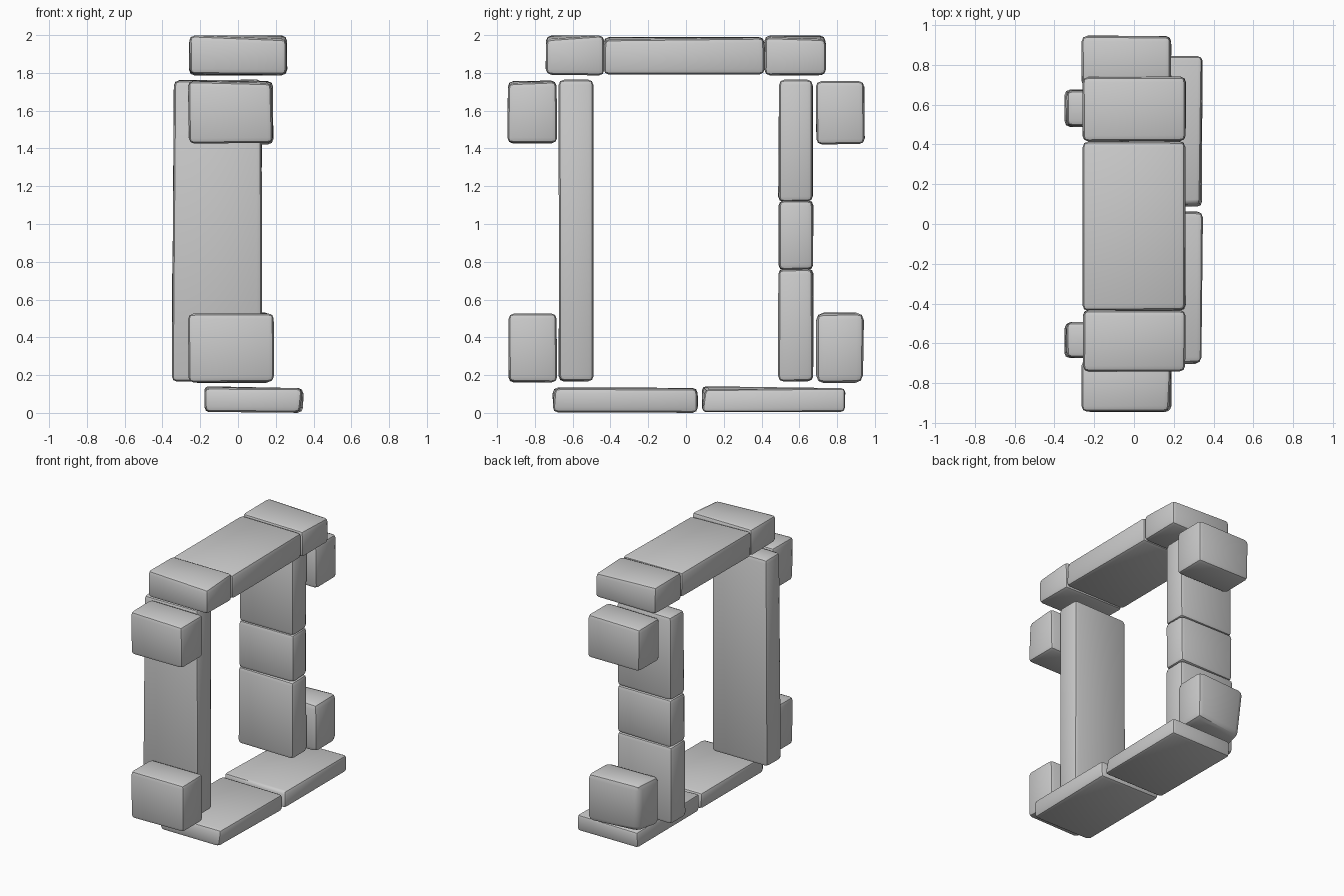
import bpy, bmesh, random
from mathutils import Vector

if "Cube" in bpy.data.objects:
    bpy.data.objects.remove(bpy.data.objects["Cube"])

random.seed(4)


def stone(name, x, y, z, bevel=0.028, jitter=0.006, nudge=None):
    """Worn block: slightly irregular box with rounded edges.
    nudge maps corner signs (sx, sy, sz) to an extra inward offset."""
    bm = bmesh.new()
    bmesh.ops.create_cube(bm, size=2)
    nudge = nudge or {}
    for v in bm.verts:
        s = tuple(1 if c > 0 else -1 for c in v.co)
        p = Vector(((x[s[0] > 0]), (y[s[1] > 0]), (z[s[2] > 0])))
        p -= Vector([c * random.uniform(0, jitter) for c in s])
        v.co = p + Vector(nudge.get(s, (0, 0, 0)))
    bmesh.ops.bevel(bm, geom=bm.edges[:], offset=bevel, segments=2,
                    profile=0.5, affect='EDGES')
    bmesh.ops.recalc_face_normals(bm, faces=bm.faces[:])
    mesh = bpy.data.meshes.new(name)
    bm.to_mesh(mesh)
    bm.free()
    ob = bpy.data.objects.new(name, mesh)
    bpy.context.collection.objects.link(ob)
    for o in bpy.context.selected_objects:
        o.select_set(False)
    ob.select_set(True)
    bpy.context.view_layer.objects.active = ob
    bpy.ops.object.shade_smooth_by_angle(angle=0.7)
    return ob


# Lintel: long middle stone between two end stones
LX = (-0.26, 0.262)
stone("lintel_middle", LX, (-0.437, 0.418), (1.79, 1.992), nudge={(1, -1, 1): (0, 0, -0.01)})
stone("lintel_front_end", LX, (-0.744, -0.43), (1.785, 2.0),
      nudge={(1, -1, 1): (0, 0, -0.02), (-1, -1, -1): (0, 0, 0.005)})
stone("lintel_back_end", LX, (0.412, 0.742), (1.785, 2.0),
      nudge={(1, 1, 1): (0, 0, -0.02), (1, -1, 1): (0, 0, -0.01)})

# Front jamb: one tall slab, leaning slightly
stone("front_jamb", (-0.352, 0.13), (-0.677, -0.488), (0.165, 1.765),
      nudge={(-1, s, 1): (0.01, 0, 0) for s in (-1, 1)})

# Back jamb: three stacked stones
for label, x, z in (("lower", (-0.35, 0.128), (0.165, 0.765)),
                    ("middle", (-0.345, 0.128), (0.755, 1.128)),
                    ("upper", (-0.342, 0.13), (1.115, 1.765))):
    stone("back_jamb_" + label, x, (0.487, 0.676), z)

# Corner blocks on the outer faces of the jambs
BX = (-0.265, 0.19)
stone("front_upper_block", BX, (-0.947, -0.68), (1.425, 1.76),
      nudge={(1, -1, 1): (-0.01, 0, -0.012)})
stone("front_lower_block", BX, (-0.943, -0.68), (0.16, 0.528))
stone("back_upper_block", BX, (0.686, 0.947), (1.42, 1.757))
stone("back_lower_block", BX, (0.686, 0.947), (0.155, 0.532), bevel=0.04,
      nudge={(-1, 1, -1): (0.05, -0.05, 0), (-1, 1, 1): (0.02, -0.02, 0)})

# Sill: two flat slabs end to end
SX = (-0.18, 0.347)
stone("front_sill", SX, (-0.707, 0.065), (0.0, 0.135),
      nudge={(1, -1, -1): (-0.015, 0, 0), (1, -1, 1): (0, 0.01, 0)})
stone("back_sill", SX, (0.08, 0.845), (0.0, 0.145), bevel=0.022,
      nudge={(1, -1, 1): (-0.01, 0.02, -0.015), (-1, 1, 1): (0, 0, -0.015),
             (1, 1, 1): (0, 0, -0.012)})
